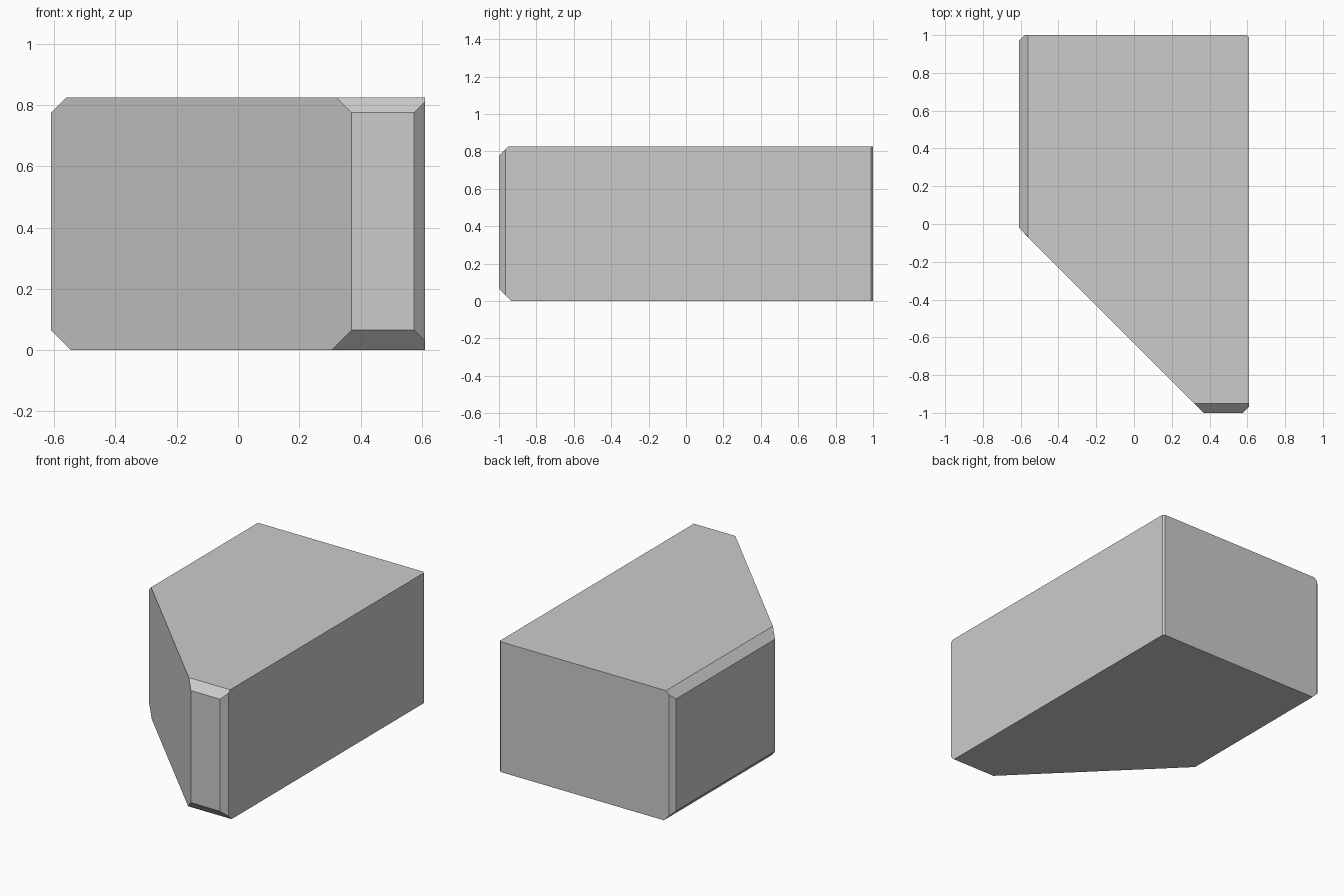
import bpy, bmesh
from mathutils import Vector

if "Cube" in bpy.data.objects:
    bpy.data.objects.remove(bpy.data.objects["Cube"])

W, L, H = 0.61, 1.0, 0.825   # half width, half length, height

# Plain block standing on the ground
bm = bmesh.new()
bmesh.ops.create_cube(bm, size=1)
for v in bm.verts:
    v.co = Vector((v.co.x * 2 * W, v.co.y * 2 * L, (v.co.z + 0.5) * H))


def slice_off(point, normal):
    """Cut away everything on the normal side and cap the opening."""
    geom = bm.verts[:] + bm.edges[:] + bm.faces[:]
    cut = bmesh.ops.bisect_plane(bm, geom=geom, dist=1e-6, plane_co=point,
                                 plane_no=normal, clear_outer=True)
    edges = [e for e in cut["geom_cut"] if isinstance(e, bmesh.types.BMEdge)]
    bmesh.ops.contextual_create(bm, geom=edges)


cuts = [
    ((-W, -0.02, 0), (-1, -1, 0)),        # large diagonal front-left face
    ((0, -L, H - 0.05), (0, -1, 1)),      # front top chamfer
    ((0, -L, 0.065), (0, -1, -1)),        # front bottom chamfer
    ((-W, 0, H - 0.05), (-1, 0, 1)),      # left top chamfer
    ((-W, 0, 0.065), (-1, 0, -1)),        # left bottom chamfer
    ((W, -L + 0.035, 0), (1, -1, 0)),     # front right corner
    ((-W, L - 0.03, 0), (-1, 1, 0)),      # back left corner
    ((W, L - 0.012, 0), (1, 1, 0)),       # back right corner
]
for point, normal in cuts:
    slice_off(point, normal)

bmesh.ops.recalc_face_normals(bm, faces=bm.faces)
mesh = bpy.data.meshes.new("chamfered_block")
bm.to_mesh(mesh)
bm.free()
block = bpy.data.objects.new("chamfered_block", mesh)
bpy.context.collection.objects.link(block)
